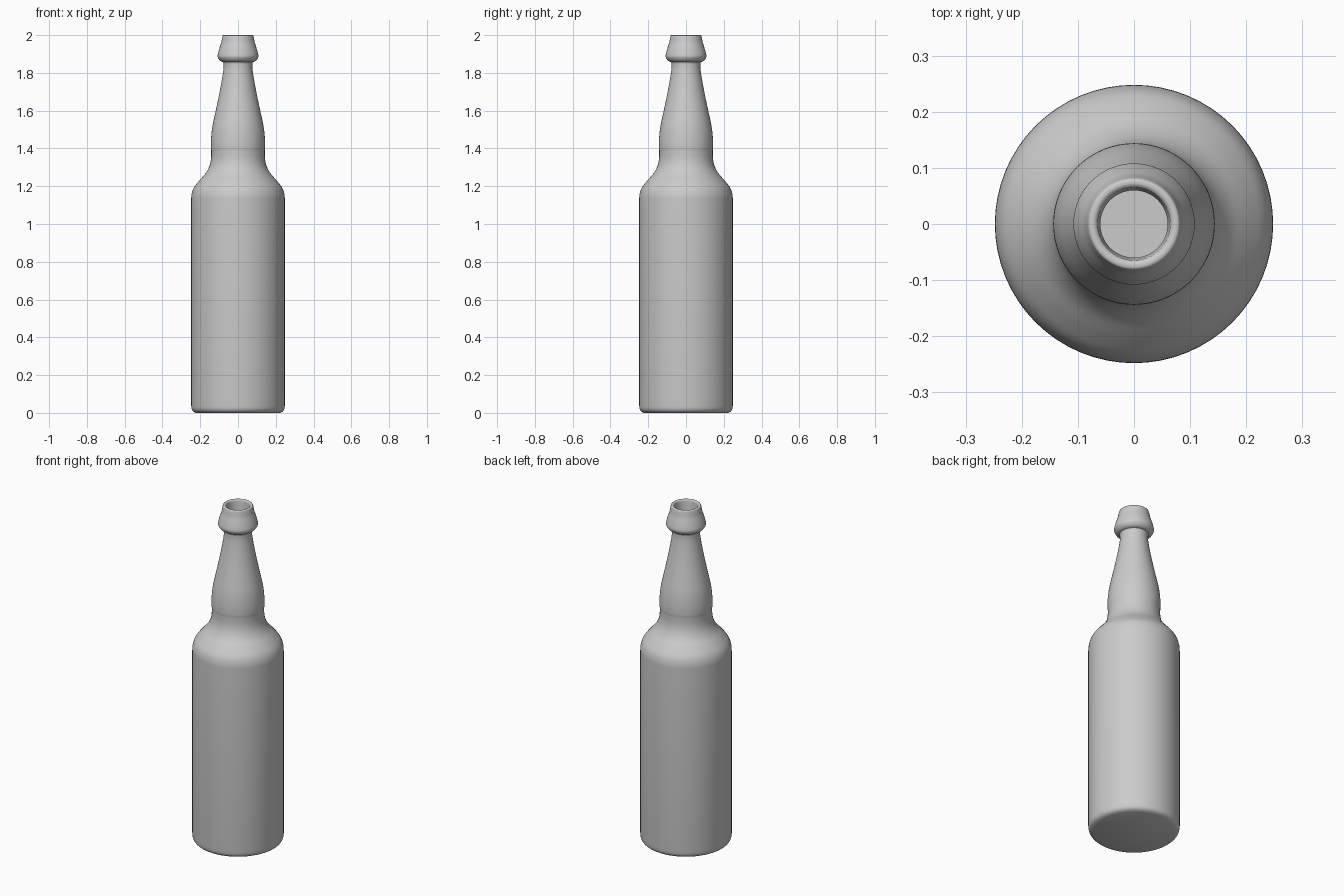
import bpy, bmesh
from math import radians
from mathutils import Matrix, Vector

cube = bpy.data.objects.get("Cube")
if cube:
    bpy.data.objects.remove(cube, do_unlink=True)

SIDES, STEPS = 64, 5

glass = bpy.data.materials.new("grey glass")
glass.use_nodes = True
grey = (0.6, 0.6, 0.6, 1)
glass.diffuse_color = grey
glass.node_tree.nodes["Principled BSDF"].inputs["Base Color"].default_value = grey


def smooth_path(points):
    """Smooth curve through (radius, height) points."""
    p = [Vector(q) for q in points]
    p = [p[0]] + p + [p[-1]]
    out = []
    for a, b, c, d in zip(p, p[1:], p[2:], p[3:]):
        for i in range(STEPS):
            t = i / STEPS
            out.append(0.5 * (2 * b + (c - a) * t + (2 * a - 5 * b + 4 * c - d) * t**2
                              + (3 * b - a - 3 * c + d) * t**3))
    return out + [p[-1]]


# Outer wall, from the foot up to the lip
foot = [(0.222, 0), (0.236, 0.007), (0.245, 0.02), (0.248, 0.04)]
shoulder = [(0.248, 1.12), (0.246, 1.155), (0.234, 1.192), (0.205, 1.23),
            (0.172, 1.268), (0.152, 1.305), (0.143, 1.345), (0.142, 1.39)]
neck = [(0.144, 1.4), (0.143, 1.45), (0.135, 1.52), (0.118, 1.6),
        (0.101, 1.68), (0.086, 1.76), (0.077, 1.82), (0.076, 1.85)]
collar = [(0.079, 1.857), (0.093, 1.863), (0.104, 1.876), (0.108, 1.892),
          (0.1, 1.925), (0.089, 1.96), (0.084, 1.985), (0.081, 1.997), (0.077, 2)]
# Inner wall, from the mouth down to the inside floor
mouth = [(0.071, 2), (0.066, 1.996), (0.064, 1.985), (0.06, 1.94)]
inside = [(0.06, 1.82), (0.07, 1.76), (0.102, 1.6), (0.128, 1.45), (0.127, 1.34),
          (0.156, 1.26), (0.218, 1.19), (0.232, 1.12)]
floor = [(0.232, 0.05), (0.222, 0.03)]

profile = [(0, 0)]
for part in (foot, shoulder, neck, collar, mouth, inside, floor):
    profile += [tuple(v) for v in smooth_path(part)]
profile.append((0, 0.03))

# Turn the profile about the upright axis
bm = bmesh.new()
verts = [bm.verts.new((r, 0, z)) for r, z in profile]
edges = [bm.edges.new(pair) for pair in zip(verts, verts[1:])]
bmesh.ops.spin(bm, geom=verts + edges, cent=(0, 0, 0), axis=(0, 0, 1),
               angle=radians(360), steps=SIDES)
bmesh.ops.remove_doubles(bm, verts=bm.verts, dist=0.0001)
bmesh.ops.recalc_face_normals(bm, faces=bm.faces)
mesh = bpy.data.meshes.new("bottle")
bm.to_mesh(mesh)
bm.free()
mesh.materials.append(glass)

bottle = bpy.data.objects.new("bottle", mesh)
bpy.context.collection.objects.link(bottle)
bpy.context.view_layer.objects.active = bottle
bottle.select_set(True)
bpy.ops.object.shade_smooth_by_angle(angle=radians(35))
